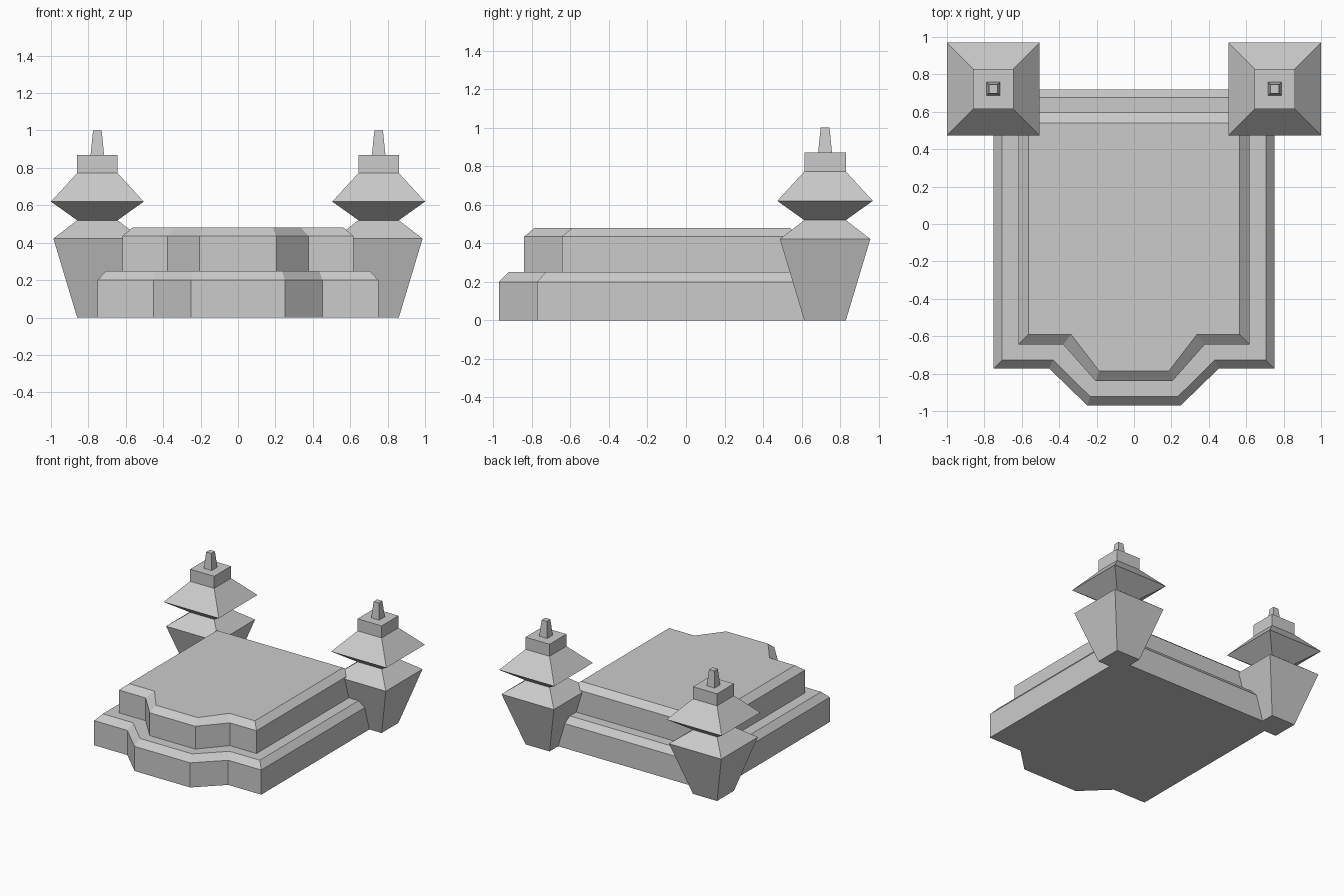
import bpy
import bmesh

if "Cube" in bpy.data.objects:
    bpy.data.objects.remove(bpy.data.objects["Cube"])


def loft(name, rings):
    """Skin a stack of matching closed outlines and cap both ends."""
    bm = bmesh.new()
    loops = [[bm.verts.new(p) for p in ring] for ring in rings]
    n = len(loops[0])
    for low, high in zip(loops, loops[1:]):
        for i in range(n):
            j = (i + 1) % n
            bm.faces.new((low[i], low[j], high[j], high[i]))
    bm.faces.new(loops[0][::-1])
    bm.faces.new(loops[-1])
    bmesh.ops.recalc_face_normals(bm, faces=bm.faces[:])
    mesh = bpy.data.meshes.new(name)
    bm.to_mesh(mesh)
    bm.free()
    obj = bpy.data.objects.new(name, mesh)
    bpy.context.collection.objects.link(obj)
    return obj


def terrace_ring(z, side, back, front, bay_in, bay_out, bay_front):
    """Rectangle with a tapered bay projecting from its front edge."""
    right = [(bay_in, bay_front), (bay_out, front), (side, front), (side, back)]
    left = [(-x, y) for x, y in reversed(right)]
    return [(x, y, z) for x, y in right + left]


def square_ring(z, half, cx, cy):
    return [(cx + sx * half, cy + sy * half, z)
            for sx, sy in ((-1, -1), (1, -1), (1, 1), (-1, 1))]


# Two stepped terraces with chamfered top edges
lower = (0.75, 0.72, -0.773, 0.25, 0.453, -0.97)
lower_top = (0.705, 0.677, -0.727, 0.235, 0.433, -0.922)
upper = (0.618, 0.595, -0.645, 0.205, 0.378, -0.84)
upper_top = (0.565, 0.54, -0.59, 0.187, 0.337, -0.785)
loft("lower_terrace", [terrace_ring(0, *lower), terrace_ring(0.2, *lower),
                       terrace_ring(0.25, *lower_top)])
loft("upper_terrace", [terrace_ring(0.24, *upper), terrace_ring(0.435, *upper),
                       terrace_ring(0.48, *upper_top)])

# Corner towers: flared base, neck, eaves, cap block and finial
tower_profile = [(0, 0.108), (0.422, 0.235), (0.52, 0.108), (0.62, 0.248),
                 (0.772, 0.108), (0.87, 0.108), (0.87, 0.036), (1.0, 0.023)]
for label, side in (("left", -1), ("right", 1)):
    loft(label + "_tower", [square_ring(z, h, side * 0.752, 0.722)
                            for z, h in tower_profile])
